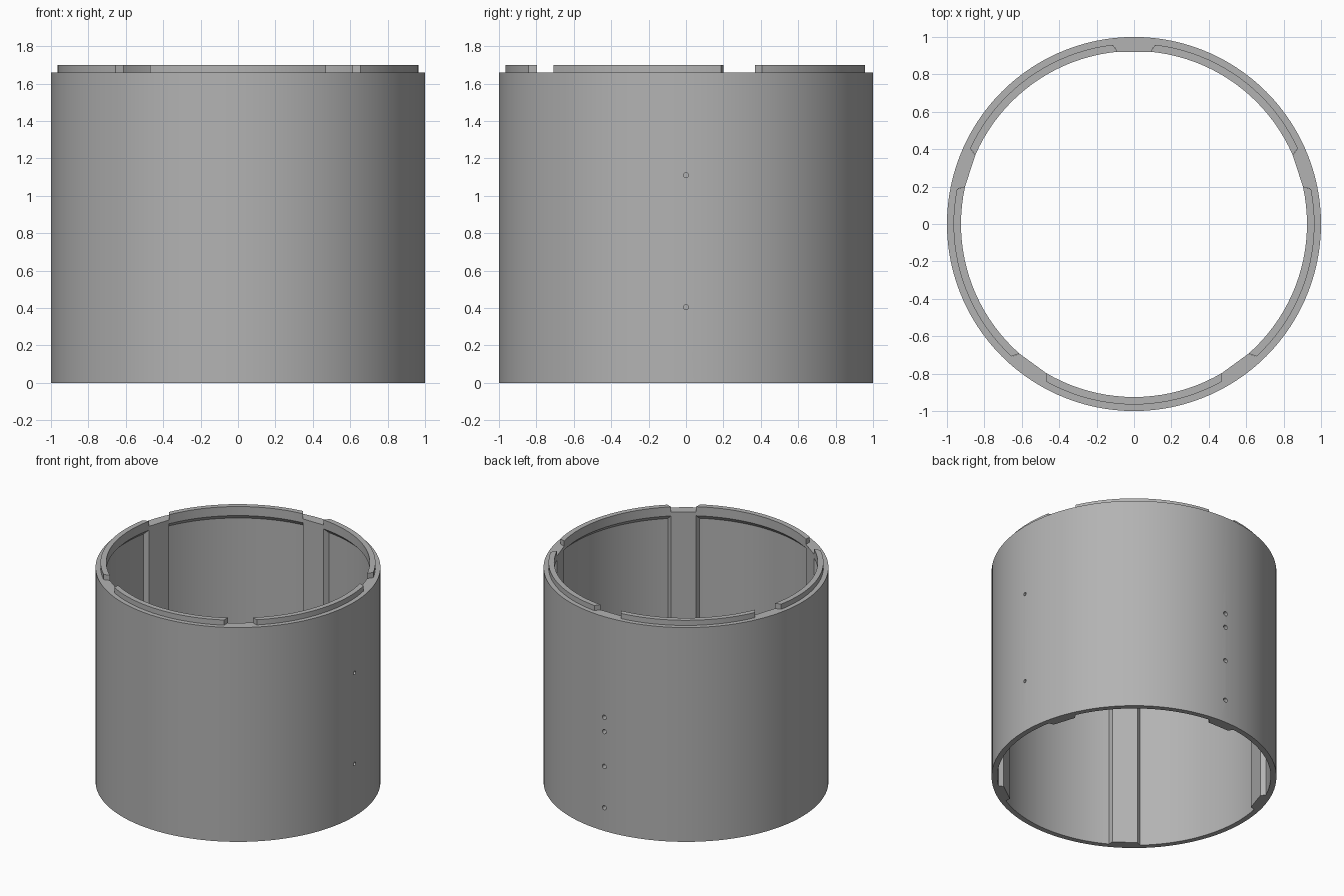
import bpy, bmesh, math
from mathutils import Matrix

if "Cube" in bpy.data.objects:
    bpy.data.objects.remove(bpy.data.objects["Cube"], do_unlink=True)

SEGMENTS = 120
WALL_TOP, RIM_TOP = 1.66, 1.70
R_OUT, R_WALL, R_LIP, R_IN = 1.0, 0.96, 0.965, 0.925
RIB_ANGLES = [math.radians(18 + 72 * i) for i in range(5)]
RIB_IN, RIB_BASE = 0.088, 0.115      # half widths of a rib

grey = bpy.data.materials.new("grey plastic")
grey.use_nodes = True
GREY = (0.45, 0.45, 0.45, 1)
grey.diffuse_color = GREY
grey.node_tree.nodes["Principled BSDF"].inputs["Base Color"].default_value = GREY


def make_object(name, bm):
    bmesh.ops.recalc_face_normals(bm, faces=bm.faces)
    mesh = bpy.data.meshes.new(name)
    bm.to_mesh(mesh)
    bm.free()
    mesh.materials.append(grey)
    obj = bpy.data.objects.new(name, mesh)
    bpy.context.collection.objects.link(obj)
    return obj


def bridge(bm, loops, closed):
    """Skin a row of equal closed cross-sections."""
    n = len(loops[0])
    count = len(loops) if closed else len(loops) - 1
    for i in range(count):
        a, b = loops[i], loops[(i + 1) % len(loops)]
        for j in range(n):
            k = (j + 1) % n
            bm.faces.new((a[j], a[k], b[k], b[j]))
    if not closed:
        bm.faces.new(loops[0])
        bm.faces.new(loops[-1])


def polar(r, angle, z):
    return (r * math.cos(angle), r * math.sin(angle), z)


def activate(obj):
    bpy.ops.object.select_all(action="DESELECT")
    obj.select_set(True)
    bpy.context.view_layer.objects.active = obj


def boolean(obj, tool, operation):
    mod = obj.modifiers.new(operation.lower(), "BOOLEAN")
    mod.operation, mod.solver, mod.object = operation, "EXACT", tool
    activate(obj)
    bpy.ops.object.modifier_apply(modifier=mod.name)
    bpy.data.objects.remove(tool, do_unlink=True)


# Outer tube
bm = bmesh.new()
section = [(R_WALL, 0), (R_OUT, 0), (R_OUT, WALL_TOP), (R_WALL, WALL_TOP)]
bridge(bm, [[bm.verts.new(polar(r, math.tau * i / SEGMENTS, z)) for r, z in section]
            for i in range(SEGMENTS)], True)
tube = make_object("tube_wall", bm)

# Five inner ribs, flat faced with slanted sides
bm = bmesh.new()
x_in = math.sqrt(R_IN ** 2 - RIB_IN ** 2)
plan = [(x_in, -RIB_IN), (x_in, RIB_IN), (R_WALL, RIB_BASE),
        (0.98, RIB_BASE), (0.98, -RIB_BASE), (R_WALL, -RIB_BASE)]
for angle in RIB_ANGLES:
    turn = Matrix.Rotation(angle, 3, "Z")
    loops = []
    for z in (0, WALL_TOP):
        loop = [bm.verts.new((x, y, z)) for x, y in plan]
        bmesh.ops.rotate(bm, verts=loop, cent=(0, 0, 0), matrix=turn)
        loops.append(loop)
    bridge(bm, loops, False)
boolean(tube, make_object("ribs", bm), "UNION")

# Pin holes in the left side and screw holes through the back rib
bm = bmesh.new()
holes = [(0, z, 0.013) for z in (0.405, 1.11)]
holes += [(math.pi / 2, z, 0.017) for z in (0.18, 0.50, 0.77, 0.88)]
for angle, z, radius in holes:
    place = (Matrix.Rotation(angle, 4, "Z") @ Matrix.Translation((0.96, 0, z))
             @ Matrix.Rotation(math.pi / 2, 4, "Y"))
    bmesh.ops.create_cone(bm, cap_ends=True, segments=20, radius1=radius,
                          radius2=radius, depth=0.2, matrix=place)
boolean(tube, make_object("hole_cutter", bm), "DIFFERENCE")

# Raised locking rim between the ribs, chamfered underneath
lip = [(R_IN, 1.63), (R_IN, RIM_TOP), (R_LIP, RIM_TOP), (R_LIP, 1.59)]
steps = 20
parts = [tube]
for index, start in enumerate(RIB_ANGLES):
    bm = bmesh.new()
    loops = []
    for i in range(steps + 1):
        loop = []
        for r, z in lip:
            gap = math.asin((RIB_IN if r == R_IN else RIB_BASE) / r)
            angle = start + gap + (math.radians(72) - 2 * gap) * i / steps
            loop.append(bm.verts.new(polar(r, angle, z)))
        loops.append(loop)
    bridge(bm, loops, False)
    parts.append(make_object(f"rim_segment_{index + 1}", bm))

for part in parts:
    activate(part)
    bpy.ops.object.shade_smooth_by_angle(angle=math.radians(25))
